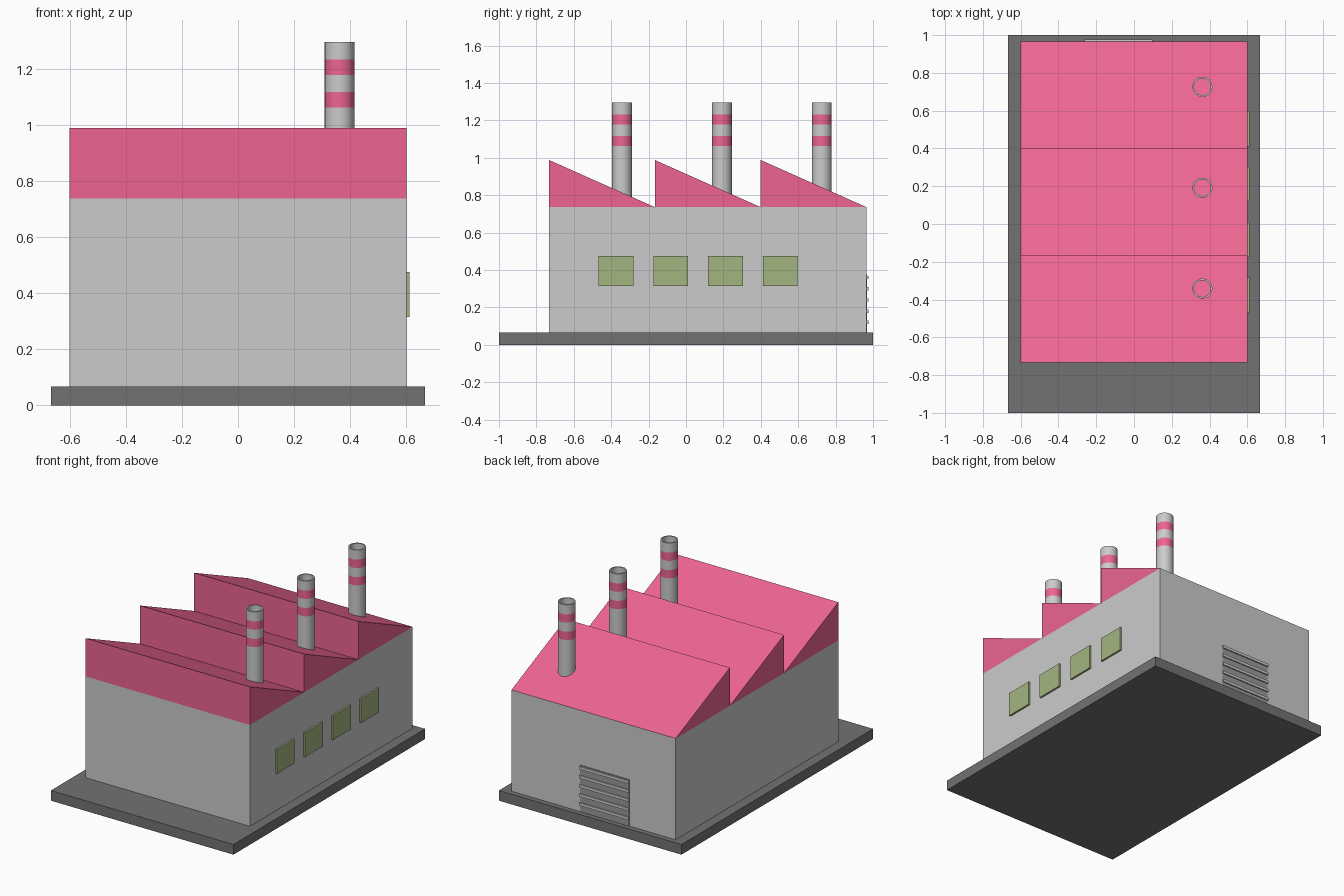
import bpy, bmesh, math

if "Cube" in bpy.data.objects:
    bpy.data.objects.remove(bpy.data.objects["Cube"])


def material(name, rgb):
    m = bpy.data.materials.new(name)
    m.diffuse_color = (*rgb, 1)
    m.use_nodes = True
    m.node_tree.nodes["Principled BSDF"].inputs["Base Color"].default_value = m.diffuse_color
    return m


RED = material("red", (0.85, 0.13, 0.28))
GREEN = material("olive", (0.37, 0.46, 0.22))
DARK = material("dark", (0.17, 0.17, 0.17))
SHUTTER = material("shutter_grey", (0.32, 0.32, 0.32))
GREY = material("grey", (0.8, 0.8, 0.8))


def finish(name, bm, mats=()):
    bmesh.ops.recalc_face_normals(bm, faces=bm.faces[:])
    me = bpy.data.meshes.new(name)
    bm.to_mesh(me)
    bm.free()
    for m in mats:
        me.materials.append(m)
    ob = bpy.data.objects.new(name, me)
    bpy.context.collection.objects.link(ob)
    return ob


def box(name, x, y, z, *mats):
    bm = bmesh.new()
    bmesh.ops.create_cube(bm, size=1)
    for v in bm.verts:
        v.co = [a + (c + 0.5) * (b - a) for c, (a, b) in zip(v.co, (x, y, z))]
    return finish(name, bm, mats)


def chimney(name, x, y, sides=32):
    # Hollow tube: up the outside through the stripe heights, down the inside
    r, inner, bottom, top = 0.053, 0.044, 0.74, 1.295
    profile = [(r, z) for z in (bottom, 1.062, 1.117, 1.177, 1.232, top)]
    profile += [(inner, top), (inner, bottom)]
    bm = bmesh.new()
    rings = []
    for rad, z in profile:
        rings.append([bm.verts.new((x + rad * math.cos(2 * math.pi * i / sides),
                                    y + rad * math.sin(2 * math.pi * i / sides), z))
                      for i in range(sides)])
    for k in range(len(rings)):
        a, b = rings[k], rings[(k + 1) % len(rings)]
        for i in range(sides):
            j = (i + 1) % sides
            f = bm.faces.new((a[i], a[j], b[j], b[i]))
            f.material_index = 1 if k in (1, 3) else 0
    ob = finish(name, bm, (GREY, RED))
    bpy.ops.object.select_all(action='DESELECT')
    ob.select_set(True)
    bpy.context.view_layer.objects.active = ob
    bpy.ops.object.shade_smooth_by_angle(angle=math.radians(30))


# Ground slab and main building
box("base", (-0.667, 0.667), (-1, 1), (0, 0.067), DARK)
box("walls", (-0.6, 0.6), (-0.732, 0.965), (0.067, 0.736))

# Three sawtooth roof bays, each with a chimney on its slope
bay = (0.965 + 0.732) / 3
for i in range(3):
    y0 = -0.732 + i * bay
    bm = bmesh.new()
    tri = bm.faces.new([bm.verts.new((-0.6, y, z)) for y, z in
                        ((y0, 0.736), (y0 + bay, 0.736), (y0, 0.988))])
    ext = bmesh.ops.extrude_face_region(bm, geom=[tri], use_keep_orig=True)
    for v in ext["geom"]:
        if isinstance(v, bmesh.types.BMVert):
            v.co.x = 0.6
    finish(f"roof_bay_{i + 1}", bm, (RED,))
    chimney(f"chimney_{i + 1}", 0.362, -0.342 + i * 0.534)

# Windows on the right wall
for i in range(4):
    y = -0.375 + i * 0.293
    box(f"window_{i + 1}", (0.59, 0.612), (y - 0.093, y + 0.093), (0.315, 0.475), GREEN)

# Roller door on the back wall, with raised ribs
box("roller_door", (-0.263, 0.098), (0.95, 0.968), (0.067, 0.375), SHUTTER)
for i in range(5):
    z = 0.12 + i * 0.06
    box(f"door_rib_{i + 1}", (-0.263, 0.098), (0.95, 0.976), (z - 0.009, z + 0.009))
